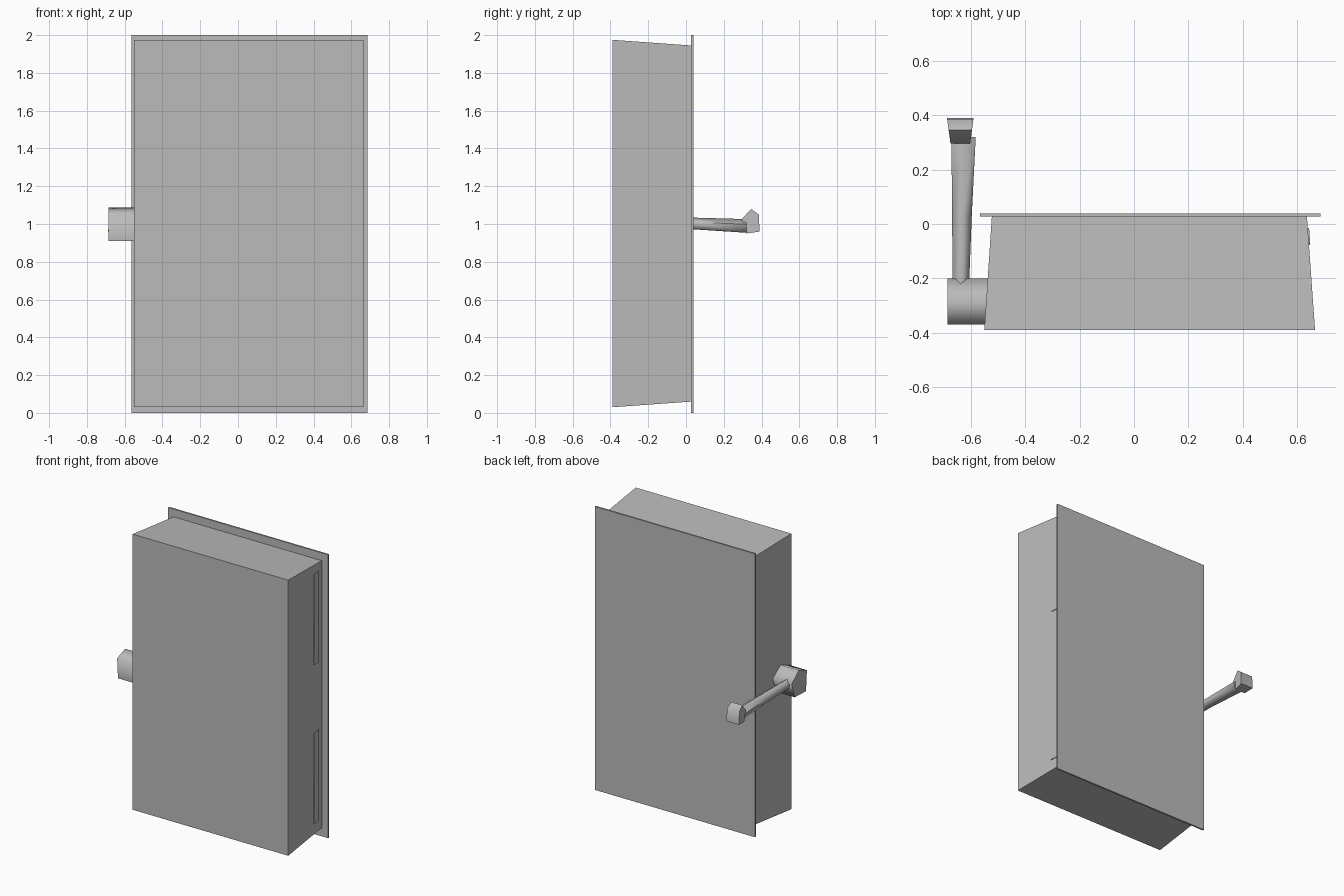
import bpy, bmesh
from mathutils import Vector

if "Cube" in bpy.data.objects:
    bpy.data.objects.remove(bpy.data.objects["Cube"])

grey = bpy.data.materials.new("metal grey")
grey.diffuse_color = (0.5, 0.5, 0.5, 1)
grey.use_nodes = True
grey.node_tree.nodes["Principled BSDF"].inputs["Base Color"].default_value = grey.diffuse_color


def loft(name, rings, smooth=False):
    """Skin a list of equal-sized point rings and cap both ends."""
    bm = bmesh.new()
    loops = [[bm.verts.new(p) for p in ring] for ring in rings]
    n = len(loops[0])
    for a, b in zip(loops, loops[1:]):
        for i in range(n):
            j = (i + 1) % n
            bm.faces.new((a[i], a[j], b[j], b[i]))
    bm.faces.new(loops[0][::-1])
    bm.faces.new(loops[-1])
    bmesh.ops.recalc_face_normals(bm, faces=bm.faces)
    mesh = bpy.data.meshes.new(name)
    bm.to_mesh(mesh)
    bm.free()
    mesh.materials.append(grey)
    obj = bpy.data.objects.new(name, mesh)
    bpy.context.collection.objects.link(obj)
    if smooth:
        bpy.context.view_layer.objects.active = obj
        obj.select_set(True)
        bpy.ops.object.shade_smooth_by_angle(angle=1.35)
        obj.select_set(False)
    return obj


def rect(y, x0, x1, z0, z1):
    return [(x0, y, z0), (x1, y, z0), (x1, y, z1), (x0, y, z1)]


# Tapered cabinet body, widest at the front
loft("cabinet_body", [rect(-0.39, -0.55, 0.665, 0.03, 1.975),
                      rect(0.03, -0.522, 0.635, 0.06, 1.945)])

# Mounting plate behind the body
loft("back_plate", [rect(0.027, -0.565, 0.685, 0.0, 2.0),
                    rect(0.039, -0.565, 0.685, 0.0, 2.0)])


# Two thin hinge strips lying on the sloping right side
def side_x(y):
    return 0.665 - 0.03 * (y + 0.39) / 0.42


for name, z0, z1 in (("lower_hinge", 0.13, 0.77), ("upper_hinge", 1.25, 1.89)):
    outline = [(-0.075, z0), (-0.02, z0), (-0.015, z1), (-0.07, z1)]
    loft(name, [[(side_x(y) + d, y, z) for y, z in outline] for d in (-0.004, 0.005)])

# Five-sided pivot on the left side
pivot = [(-0.37, 1.055), (-0.36, 0.91), (-0.235, 0.915), (-0.2, 1.02), (-0.28, 1.088)]
loft("lever_pivot", [[(x, y, z) for y, z in pivot] for x in (-0.685, -0.535)], True)

# Lever arm, thickening towards the grip
pentagon = [(0, 1), (0.95, 0.31), (0.59, -0.81), (-0.59, -0.81), (-0.95, 0.31)]
arm = [(-0.22, -0.636, 1.004, 0.032, 0.033), (0.03, -0.632, 1.0, 0.038, 0.034),
       (0.32, -0.626, 0.986, 0.047, 0.04)]
loft("lever_arm", [[(cx + u * rx, y, cz + v * rz) for u, v in pentagon]
                   for y, cx, cz, rx, rz in arm], True)

# Five-sided grip at the lever's end, narrower on its inner edge
grip = [(0.345, 1.08), (0.385, 1.05), (0.39, 0.96), (0.32, 0.95), (0.295, 1.025)]
loft("lever_grip", [[(-0.638 + s * (0.036 + 0.013 * (y - 0.295) / 0.095), y, z)
                     for y, z in grip] for s in (-1, 1)], True)
